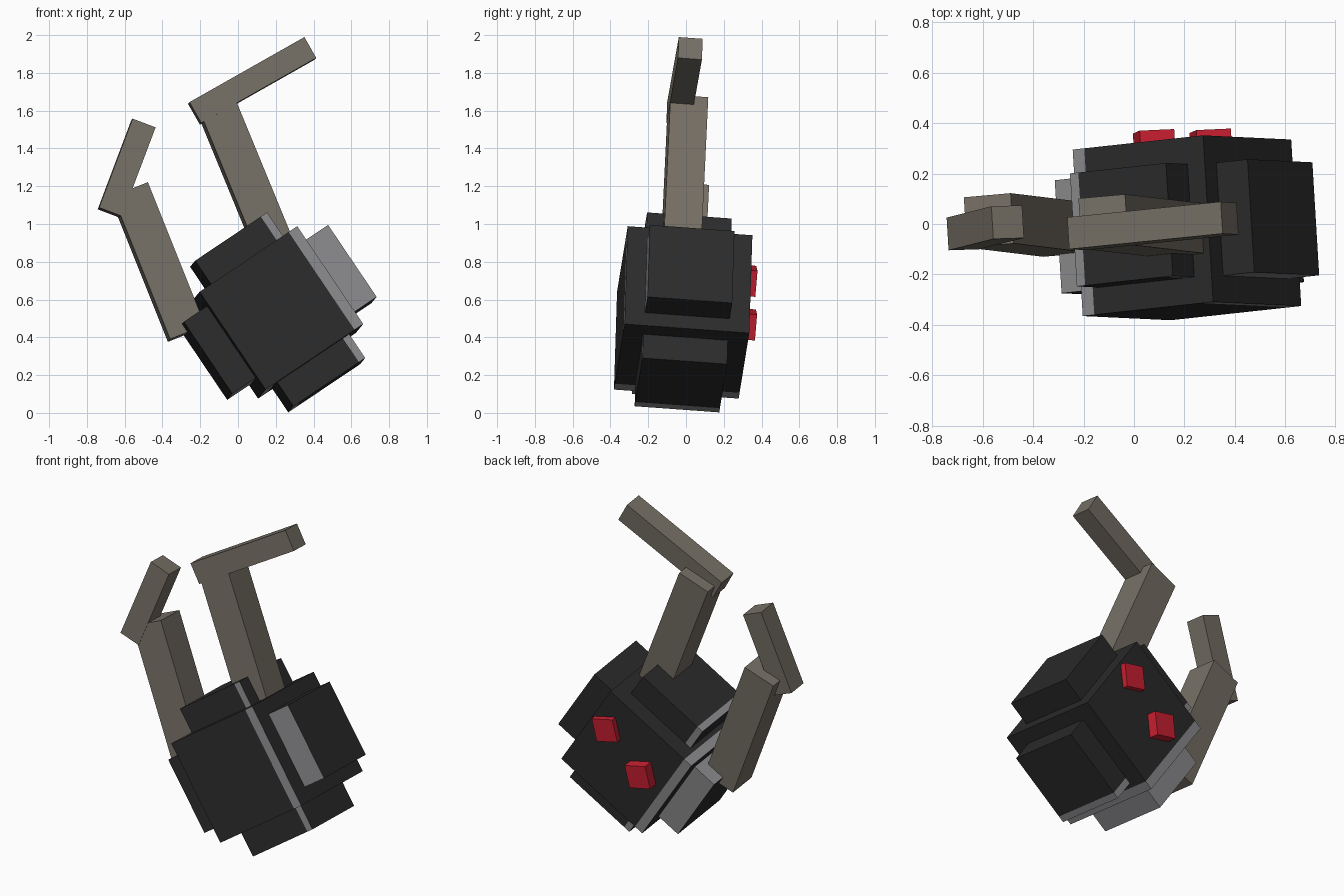
import bpy
import bmesh
from math import atan2, radians
from mathutils import Matrix, Vector

if "Cube" in bpy.data.objects:
    bpy.data.objects.remove(bpy.data.objects["Cube"])


def material(name, rgb):
    mat = bpy.data.materials.new(name)
    mat.use_nodes = True
    color = (*rgb, 1)
    mat.diffuse_color = color
    mat.node_tree.nodes["Principled BSDF"].inputs["Base Color"].default_value = color
    return mat


charcoal = material("charcoal", (0.024, 0.024, 0.024))
grey = material("light_grey", (0.26, 0.26, 0.27))
taupe = material("taupe", (0.18, 0.16, 0.13))
red = material("red", (0.60, 0.014, 0.032))

# Tilted body frame: local x = along, y = across, z = towards the front
front = Vector((0.06, -0.994, 0.072)).normalized()
along = Vector((0.83, 0.09, 0.557))
along = (along - along.dot(front) * front).normalized()
across = front.cross(along)
FRAME = Matrix((along, across, front)).transposed().to_4x4()
FRAME.translation = (0.21, -0.015, 0.532)


def box(name, size, center, mats, angle=0.0, band=None):
    """Box in the body frame; band is the distance along x where the grey ends start."""
    bm = bmesh.new()
    bmesh.ops.create_cube(bm, size=1, matrix=Matrix.Diagonal((*size, 1)))
    if band:
        for side in (-1, 1):
            bmesh.ops.bisect_plane(bm, geom=bm.verts[:] + bm.edges[:] + bm.faces[:],
                                   plane_co=(side * band, 0, 0), plane_no=(1, 0, 0))
        bm.normal_update()
        for f in bm.faces:
            x, n = f.calc_center_median().x, f.normal
            # Front is grey at the far end, back and sides at the near end
            if abs(n.x) < 0.5:
                f.material_index = int(x > band if n.z > 0.5 else x < -band)
    mesh = bpy.data.meshes.new(name)
    bm.to_mesh(mesh)
    bm.free()
    for m in mats:
        mesh.materials.append(m)
    obj = bpy.data.objects.new(name, mesh)
    bpy.context.collection.objects.link(obj)
    obj.matrix_world = FRAME @ Matrix.Translation(center) @ Matrix.Rotation(angle, 4, "Z")
    return obj


def limb(name, start, end, width, depth):
    """Square bar between two points of the body's middle plane, shifted in depth."""
    a, b = Vector(start), Vector(end)
    d, mid = b - a, (a + b) / 2
    box(name, (d.length, width, width), (mid.x, mid.y, depth), [taupe], atan2(d.y, d.x))


# Body: one core and two crossing blocks that stand out on four sides
shell = [charcoal, grey]
box("body_core", (0.625, 0.625, 0.663), (0, 0, 0), shell, band=0.257)
box("body_block_along", (0.924, 0.46, 0.45), (0, 0, 0), shell, band=0.31)
box("body_block_across", (0.46, 0.93, 0.45), (0, 0, 0), shell, band=0.19)

# Long arm
limb("long_upper_arm", (0.156, 0.20), (0.343, 1.105), 0.20, 0.035)
limb("long_forearm", (0.219, 1.118), (0.919, 1.065), 0.127, 0.073)

# Short arm
limb("short_upper_arm", (-0.462, 0.177), (-0.289, 0.975), 0.20, -0.03)
limb("short_forearm", (-0.444, 0.933), (-0.032, 1.225), 0.13, 0.007)

# Red studs on the back, turned to diamonds
for name, x, y, rise in (("lower_stud", -0.112, 0.029, 0.062),
                         ("upper_stud", 0.202, 0.095, 0.034)):
    box(name, (0.14, 0.14, rise + 0.04), (x, y, -0.3315 - rise / 2 + 0.02),
        [red], radians(45))
